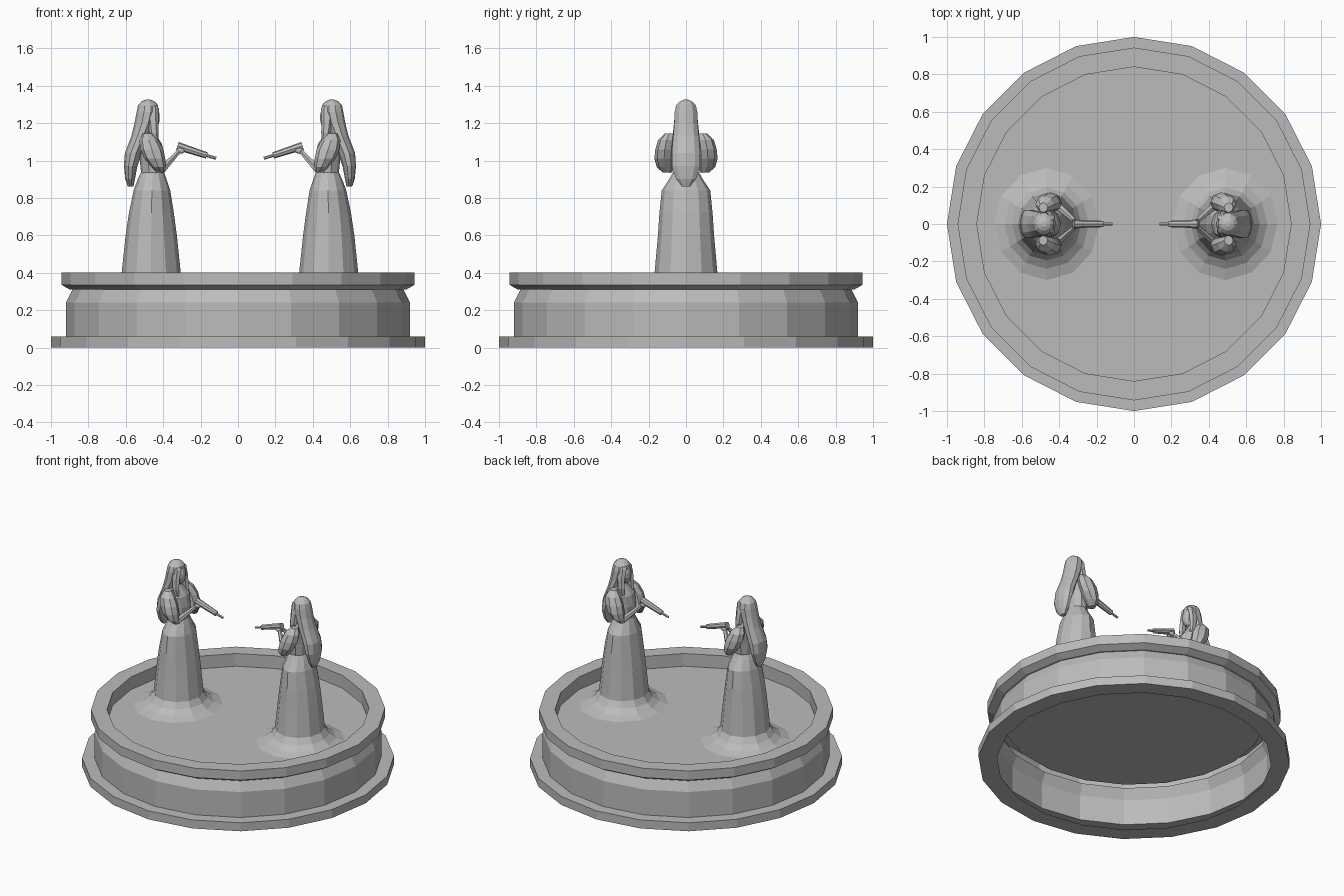
import bpy, bmesh, math
from mathutils import Matrix, Vector

if "Cube" in bpy.data.objects:
    bpy.data.objects.remove(bpy.data.objects["Cube"])

stone = bpy.data.materials.new("grey stone")
stone.diffuse_color = (0.5, 0.5, 0.5, 1)
stone.use_nodes = True
stone.node_tree.nodes["Principled BSDF"].inputs["Base Color"].default_value = stone.diffuse_color


def finish(bm, name, matrix=Matrix(), recalc=True):
    if recalc:
        bmesh.ops.recalc_face_normals(bm, faces=bm.faces)
    me = bpy.data.meshes.new(name)
    bm.to_mesh(me)
    bm.free()
    me.transform(matrix)
    me.materials.append(stone)
    ob = bpy.data.objects.new(name, me)
    bpy.context.collection.objects.link(ob)
    return ob


def loft(name, rings, n, matrix, caps=(True, True)):
    """Skin horizontal ellipses (z, cx, cy, rx, ry)."""
    bm = bmesh.new()
    loops = []
    for z, cx, cy, rx, ry in rings:
        loops.append([bm.verts.new((cx + rx * math.cos(2 * math.pi * i / n),
                                    cy + ry * math.sin(2 * math.pi * i / n), z))
                      for i in range(n)])
    for a, b in zip(loops, loops[1:]):
        for i in range(n):
            j = (i + 1) % n
            bm.faces.new((a[i], a[j], b[j], b[i]))
    if caps[0]:
        bm.faces.new(loops[0][::-1])
    if caps[1]:
        bm.faces.new(loops[-1])
    return finish(bm, name, matrix, recalc=all(caps))


def limb(name, p0, p1, r0, r1, n, matrix):
    """Tapered cylinder between two points."""
    p0, p1 = Vector(p0), Vector(p1)
    d = p1 - p0
    bm = bmesh.new()
    bmesh.ops.create_cone(bm, cap_ends=True, segments=n, radius1=r0, radius2=r1, depth=d.length)
    m = Matrix.Translation((p0 + p1) / 2) @ d.to_track_quat('Z', 'Y').to_matrix().to_4x4()
    return finish(bm, name, matrix @ m)


def ball(name, centre, size, matrix):
    bm = bmesh.new()
    bmesh.ops.create_uvsphere(bm, u_segments=10, v_segments=7, radius=1)
    return finish(bm, name, matrix @ Matrix.Translation(centre) @ Matrix.Diagonal((*size, 1)))


# basin: 20-sided turned profile (radius, height), open underneath
profile = [(.88, 0), (1, 0), (1, .06), (.92, .06), (.92, .24), (.885, .31), (.90, .31),
           (.943, .335), (.943, .40), (.84, .40), (.84, .31)]
loft("basin", [(z, 0, 0, r, r) for r, z in profile], 20, Matrix(), caps=(False, True))


def figure(side, m):
    # long skirt flaring out into the basin floor
    skirt = [(.311, .0, .28, .30), (.33, .0, .225, .24), (.36, .0, .185, .195), (.40, .003, .158, .168),
             (.60, .003, .137, .15), (.72, .004, .12, .142), (.84, .007, .098, .13),
             (.90, .008, .077, .09), (.935, .01, .062, .07)]
    loft(side + "_skirt", [(z, c, 0, a, b) for z, c, a, b in skirt], 12, m)
    # bodice and neck
    torso = [(.92, .01, .06, .068), (1.02, .008, .068, .08), (1.09, .0, .06, .095),
             (1.14, -.01, .035, .06), (1.16, -.01, .025, .028), (1.21, -.005, .025, .028)]
    loft(side + "_bodice", [(z, c, 0, a, b) for z, c, a, b in torso], 10, m)
    # face
    ball(side + "_face", (.015, 0, 1.23), (.036, .042, .066), m)
    # long hair down the back, ending in a point
    hair = [(.86, -.107, .015, .022), (.90, -.11, .026, .055), (.97, -.107, .036, .08),
            (1.04, -.092, .046, .08), (1.13, -.055, .048, .072), (1.20, -.03, .056, .066),
            (1.26, -.017, .058, .064), (1.295, -.014, .054, .055), (1.315, -.014, .036, .036),
            (1.325, -.014, .014, .014)]
    loft(side + "_hair", [(z, c, 0, a, b) for z, c, a, b in hair], 10, m)
    for s, hand in ((1, "left"), (-1, "right")):
        tag = side + "_" + hand
        # lock of hair framing the face
        lock = [(1.09, .03, .05, .012, .012), (1.15, .018, .054, .025, .018),
                (1.22, .012, .047, .03, .018), (1.28, .01, .03, .034, .024), (1.31, 0, .018, .02, .014)]
        loft(tag + "_hair_lock", [(z, x, s * y, a, b) for z, x, y, a, b in lock], 6, m)
        # puffed sleeve
        sleeve = [(.935, .055, .098, .022, .025), (.965, .042, .112, .038, .045),
                  (1.01, .022, .117, .056, .052), (1.06, .006, .114, .062, .05),
                  (1.11, -.01, .104, .05, .045), (1.145, -.018, .088, .024, .026)]
        loft(tag + "_sleeve", [(z, x, s * y, a, b) for z, x, y, a, b in sleeve], 8, m)
        # forearm and hand
        limb(tag + "_forearm", (.06, s * .095, .95), (.148, s * .018, 1.045), .022, .013, 6, m)
        ball(tag + "_hand", (.16, s * .012, 1.052), (.024, .014, .016), m)
    # water spout held out in front
    limb(side + "_spout", (.143, 0, 1.078), (.300, 0, 1.027), .022, .017, 8, m)
    limb(side + "_nozzle", (.298, 0, 1.027), (.350, 0, 1.012), .008, .008, 6, m)


# two figures facing each other
figure("left_figure", Matrix.Translation((-.467, 0, 0)))
figure("right_figure", Matrix.Translation((.488, 0, 0)) @ Matrix.Rotation(math.pi, 4, 'Z'))
